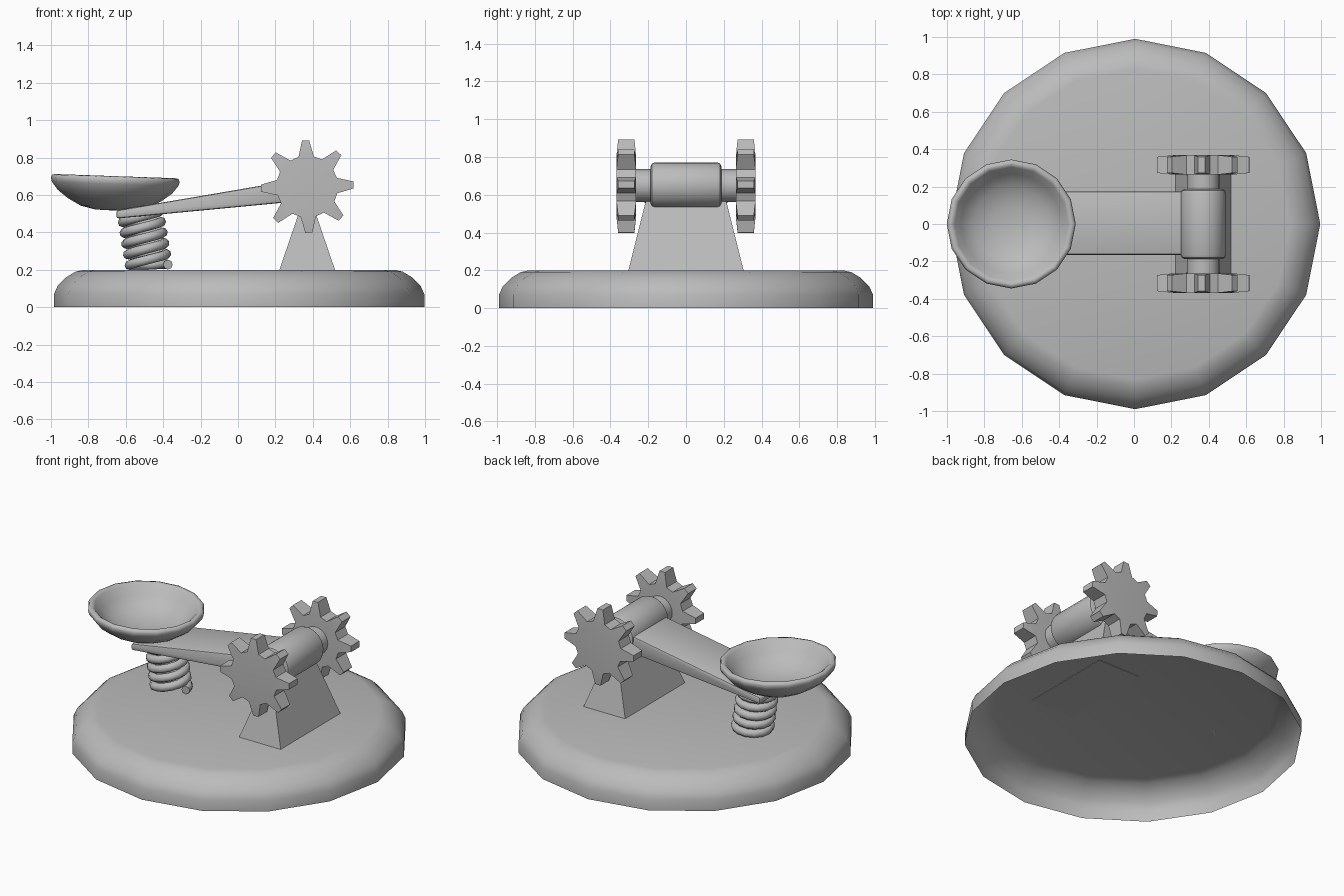
import bpy, bmesh, math
from mathutils import Matrix, Vector

if "Cube" in bpy.data.objects:
    bpy.data.objects.remove(bpy.data.objects["Cube"])

grey = bpy.data.materials.new("plain grey")
grey.diffuse_color = (0.5, 0.5, 0.5, 1)
grey.use_nodes = True
grey.node_tree.nodes["Principled BSDF"].inputs["Base Color"].default_value = grey.diffuse_color


def finish(obj, angle=40):
    """Give the part its colour and smooth it, keeping sharp edges."""
    obj.data.materials.append(grey)
    bpy.ops.object.select_all(action='DESELECT')
    obj.select_set(True)
    bpy.context.view_layer.objects.active = obj
    bpy.ops.object.shade_smooth_by_angle(angle=math.radians(angle))
    return obj


def to_object(name, bm, angle=40, recalc=True):
    if recalc:
        bmesh.ops.recalc_face_normals(bm, faces=bm.faces)
    mesh = bpy.data.meshes.new(name)
    bm.to_mesh(mesh)
    bm.free()
    obj = bpy.data.objects.new(name, mesh)
    bpy.context.collection.objects.link(obj)
    return finish(obj, angle)


def lathe(name, profile, sides, loc, rot=(0, 0, 0), angle=40):
    """Spin a (radius, height) profile around local z."""
    bm = bmesh.new()
    rings = []
    for r, z in profile:
        rings.append([bm.verts.new((r * math.cos(2 * math.pi * i / sides),
                                    r * math.sin(2 * math.pi * i / sides), z))
                      for i in range(sides)])
    for a, b in zip(rings, rings[1:]):
        for i in range(sides):
            j = (i + 1) % sides
            bm.faces.new((a[i], a[j], b[j], b[i]))
    bmesh.ops.remove_doubles(bm, verts=bm.verts, dist=1e-5)
    obj = to_object(name, bm, angle, recalc=False)
    obj.location, obj.rotation_euler = loc, rot
    return obj


def block(name, sections, bevel=0.0):
    """Join two rectangles, each given as four corners."""
    bm = bmesh.new()
    a, b = [[bm.verts.new(p) for p in s] for s in sections]
    bm.faces.new(a)
    bm.faces.new(b)
    for i in range(4):
        j = (i + 1) % 4
        bm.faces.new((a[i], a[j], b[j], b[i]))
    bmesh.ops.recalc_face_normals(bm, faces=bm.faces)
    if bevel:
        bmesh.ops.bevel(bm, geom=bm.edges[:], offset=bevel, segments=2,
                        profile=0.5, affect='EDGES')
    return to_object(name, bm)


AXLE_X, AXLE_Z = 0.37, 0.645

# Round base: a shell open underneath
lathe("base", [(0.99, 0), (0.99, 0.07), (0.97, 0.115), (0.925, 0.16),
               (0.875, 0.19), (0.83, 0.2), (0, 0.2)], 16, (0.006, 0, 0))


# Wedge support under the axle
def flat_rect(hx, hy, z):
    return [(AXLE_X + sx * hx, sy * hy, z)
            for sx, sy in ((-1, -1), (1, -1), (1, 1), (-1, 1))]


block("support", [flat_rect(0.15, 0.306, 0.196), flat_rect(0.012, 0.205, 0.6)])


# Tapered throwing arm
def arm_end(x, low, high):
    return [(x, -0.165, low), (x, 0.175, low), (x, 0.175, high), (x, -0.165, high)]


block("arm", [arm_end(-0.65, 0.474, 0.518), arm_end(0.36, 0.57, 0.69)], 0.012)

# Barrel and axle, lying along y
side = (math.radians(90), 0, 0)
lathe("barrel", [(0, -0.187), (0.1, -0.187), (0.115, -0.18), (0.121, -0.165),
                 (0.121, 0.165), (0.115, 0.18), (0.1, 0.187), (0, 0.187)],
      24, (AXLE_X, 0, AXLE_Z + 0.005), side)
lathe("axle", [(0, -0.29), (0.087, -0.29), (0.087, 0.29), (0, 0.29)],
      24, (AXLE_X, 0, AXLE_Z + 0.003), side)


# Gears with eight tapered teeth
def gear(name, y):
    bm = bmesh.new()
    root_r, tip_r, turn = 0.165, 0.247, math.radians(2)

    def layer(s):
        roots, tips = [], []
        for k in range(8):
            rot = Matrix.Rotation(-(turn + k * math.pi / 4), 4, 'Y')
            for w in (-1, 1):
                roots.append(bm.verts.new(rot @ Vector((root_r - 0.005, s * 0.052, w * 0.041))))
                tips.append(bm.verts.new(rot @ Vector((tip_r, s * 0.043, w * 0.019))))
        bm.faces.new(roots)
        return roots, tips

    (ra, ta), (rb, tb) = layer(-1), layer(1)
    for i in range(0, 16, 2):
        j, n = i + 1, (i + 2) % 16
        for r, t in ((ra, ta), (rb, tb)):
            bm.faces.new((r[i], r[j], t[j], t[i]))
        bm.faces.new((ta[i], ta[j], tb[j], tb[i]))
        bm.faces.new((ra[i], ta[i], tb[i], rb[i]))
        bm.faces.new((ra[j], ta[j], tb[j], rb[j]))
        bm.faces.new((ra[j], ra[n], rb[n], rb[j]))
    obj = to_object(name, bm, 15)
    obj.location = (AXLE_X, y, AXLE_Z)


gear("front_gear", -0.316)
gear("back_gear", 0.316)

# Throwing bowl, tipped slightly toward the arm
lathe("bowl", [(0, 0), (0.1, 0.002), (0.18, 0.02), (0.25, 0.058), (0.305, 0.1),
               (0.338, 0.142), (0.345, 0.165), (0.338, 0.18), (0.322, 0.184),
               (0.305, 0.172), (0.27, 0.12), (0.2, 0.065), (0.1, 0.036), (0, 0.03)],
      16, (-0.662, 0, 0.517), (0, math.radians(2), 0), 60)

# Coil spring leaning under the bowl
curve = bpy.data.curves.new("spring", 'CURVE')
curve.dimensions = '3D'
curve.bevel_depth, curve.bevel_resolution, curve.use_fill_caps = 0.026, 2, True
turns, steps = 5, 14
spline = curve.splines.new('POLY')
spline.points.add(turns * steps)
lean = Matrix.Rotation(math.radians(-9), 4, 'Y')
for i, p in enumerate(spline.points):
    a = 2 * math.pi * i / steps
    v = lean @ Vector((0.102 * math.cos(a), 0.102 * math.sin(a), 0.058 * i / steps))
    p.co = (v.x - 0.475, v.y, v.z + 0.212, 1)
spring = bpy.data.objects.new("spring", curve)
bpy.context.collection.objects.link(spring)
bpy.context.view_layer.objects.active = spring
spring.select_set(True)
bpy.ops.object.select_all(action='DESELECT')
spring.select_set(True)
bpy.ops.object.convert(target='MESH')
finish(bpy.context.view_layer.objects.active, 60)
